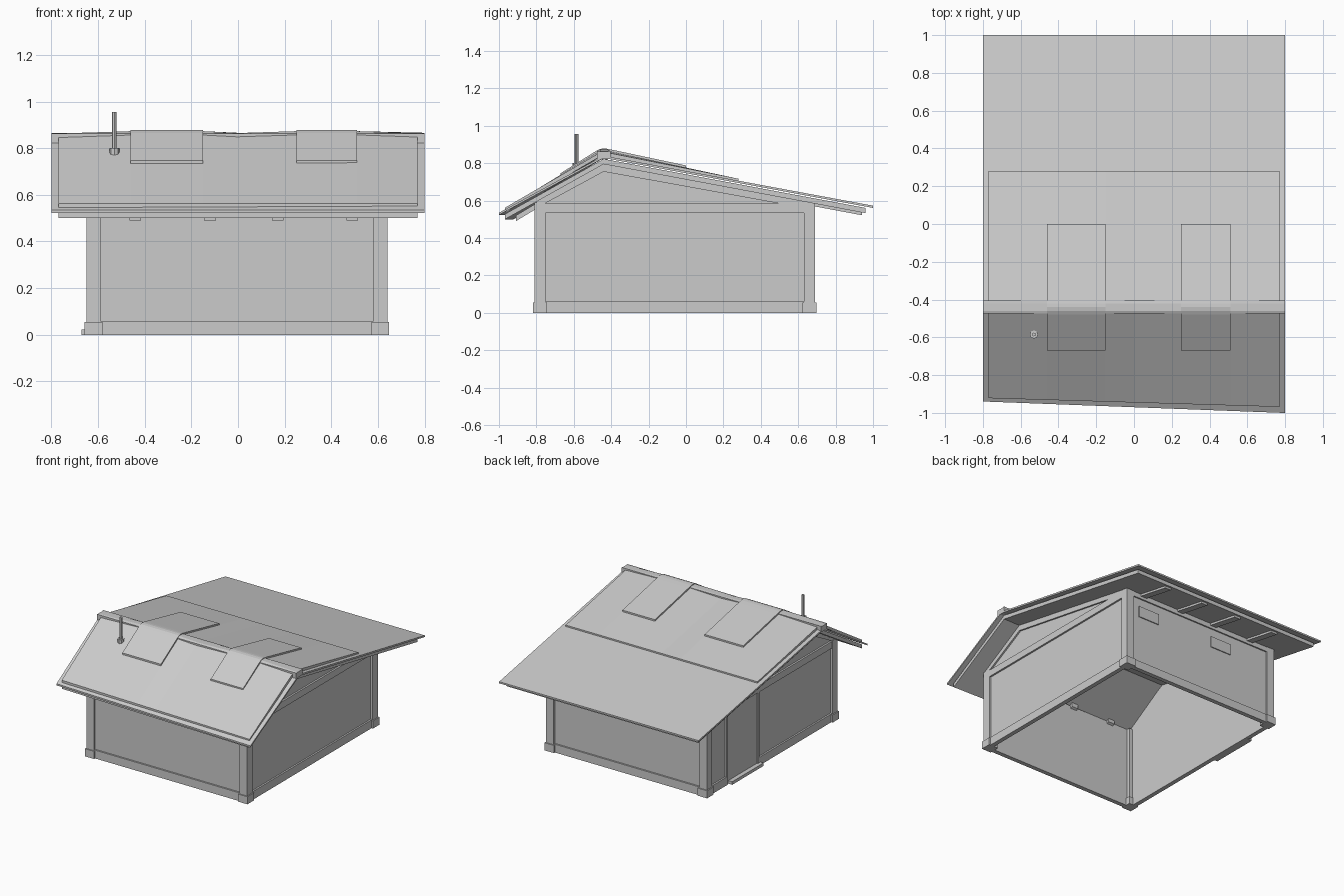
import bpy, bmesh

cube = bpy.data.objects.get("Cube")
if cube:
    bpy.data.objects.remove(cube)

grey = bpy.data.materials.new("plain_grey")
grey.use_nodes = True
grey.diffuse_color = (0.6, 0.6, 0.6, 1)
bsdf = grey.node_tree.nodes["Principled BSDF"]
bsdf.inputs["Base Color"].default_value = (0.6, 0.6, 0.6, 1)
bsdf.inputs["Roughness"].default_value = 0.8


def finish(name, bm):
    bmesh.ops.recalc_face_normals(bm, faces=bm.faces)
    mesh = bpy.data.meshes.new(name)
    bm.to_mesh(mesh)
    bm.free()
    mesh.materials.append(grey)
    obj = bpy.data.objects.new(name, mesh)
    bpy.context.collection.objects.link(obj)
    return obj


def loft(name, sections):
    """Join matching closed sections into a capped solid."""
    bm = bmesh.new()
    rings = [[bm.verts.new(p) for p in s] for s in sections]
    for a, b in zip(rings, rings[1:]):
        for i in range(len(a)):
            j = (i + 1) % len(a)
            bm.faces.new((a[i], a[j], b[j], b[i]))
    bm.faces.new(rings[0])
    bm.faces.new(rings[-1])
    return finish(name, bm)


def box(name, x0, x1, y0, y1, z0, z1):
    ring = [(x0, y0), (x1, y0), (x1, y1), (x0, y1)]
    return loft(name, [[(x, y, z) for x, y in ring] for z in (z0, z1)])


def slab(name, path, thick, xs, skew=0.0, sag=None):
    """Sheet following a (y, z) path, with a slanted front edge and uneven ridge."""
    sections = []
    for x in xs:
        top = []
        for i, (y, z) in enumerate(path):
            if i == 0:
                y -= skew * x
            elif sag and i < len(path) - 1:
                z -= sag.get(x, 0)
            top.append((x, y, z))
        sections.append(top + [(x, y, z - thick) for x, y, z in reversed(top)])
    return loft(name, sections)


# Layout of the walls
LEFT, RIGHT, FRONT, BACK = -0.65, 0.64, -0.81, 0.69
POST = 0.06
EAVE = 0.59

# Corner posts with base blocks
for sx, x in (("left", RIGHT - POST), ("right", LEFT)):
    for sy, y in (("front", FRONT), ("back", BACK - POST)):
        box(f"{sy}_{sx}_post", x, x + POST, y, y + POST, 0, EAVE)
        box(f"{sy}_{sx}_base_block", x - 0.008, x + POST + 0.008,
            y - 0.008, y + POST + 0.008, 0, 0.055)

# Front and back walls with plinths and top rails
for side, y, out in (("front", FRONT, 1), ("back", BACK, -1)):
    def span(a, b):
        return sorted((y + out * a, y + out * b))
    box(f"{side}_wall", LEFT + 0.03, RIGHT - 0.03, *span(0.015, 0.035), 0, EAVE)
    box(f"{side}_plinth", LEFT + POST, RIGHT - POST, *span(0.003, 0.035), 0, 0.06)
    box(f"{side}_top_rail", LEFT + POST, RIGHT - POST, *span(0.005, 0.035), 0.55, EAVE)

# Back wall vents
for i, x in enumerate((0.44, -0.19)):
    box(f"back_vent_{i + 1}", x - 0.085, x + 0.085, BACK - 0.016, BACK - 0.008, 0.41, 0.49)

# Gable walls, trim and cross beams; the door is on the right gable
RAKE = [(FRONT + 0.01, 0.60), (-0.44, 0.795), (BACK - 0.01, 0.592)]
DOOR0, DOOR1 = 0.09, 0.45
for side, x, inward in (("left", RIGHT, -1), ("right", LEFT, 1)):
    def depth(a, b):
        return sorted((x + inward * a, x + inward * b))
    outline = [(FRONT + 0.03, 0), (FRONT + 0.03, 0.59), (-0.44, 0.78),
               (BACK - 0.03, 0.58), (BACK - 0.03, 0)]
    loft(f"{side}_gable_wall", [[(wx, y, z) for y, z in outline] for wx in depth(0.015, 0.035)])
    slab(f"{side}_gable_trim", RAKE, 0.04, depth(0.003, 0.035))
    box(f"{side}_cross_beam", *depth(0.002, 0.035), FRONT + POST, BACK - POST, 0.535, 0.585)
    runs = [(FRONT + POST, BACK - POST)]
    if side == "right":
        runs = [(FRONT + POST, DOOR0), (DOOR1, BACK - POST)]
    for i, (y0, y1) in enumerate(runs):
        box(f"{side}_plinth_{i + 1}", *depth(0.003, 0.035), y0, y1, 0, 0.06)

# Door frame and doorstep
for i, y in enumerate((DOOR0, DOOR1)):
    box(f"door_jamb_{i + 1}", LEFT + 0.003, LEFT + 0.035, y - 0.01, y + 0.01, 0, 0.54)
box("door_panel", LEFT + 0.01, LEFT + 0.035, DOOR0, DOOR1, 0.02, 0.535)
box("doorstep", LEFT - 0.022, LEFT + 0.03, 0.07, 0.43, 0, 0.022)

# Roof: base deck, inset lining, upper sheet and ridge cap
SAG = {-0.8: 0.012, -0.77: 0.011, 0: 0.008, 0.77: 0.009, 0.8: 0.01}
BUMPS = [-0.46, -0.15, 0, 0.25, 0.51]
slab("roof_lining", [(-0.945, 0.528), (-0.44, 0.823), (0.96, 0.561)], 0.028,
     (-0.77, 0.77), 0.03)
slab("roof_deck", [(-0.97, 0.535), (-0.44, 0.84), (1.0, 0.573)], 0.012, (-0.8, 0.8), 0.038)
slab("upper_roof_sheet", [(-0.945, 0.562), (-0.46, 0.866), (-0.42, 0.866), (0.28, 0.717)],
     0.022, [-0.77] + BUMPS + [0.77], 0.03, SAG)
slab("ridge_cap", [(-0.475, 0.862), (-0.46, 0.873), (-0.42, 0.873), (-0.405, 0.866)],
     0.04, [-0.8] + BUMPS + [0.8], 0, SAG)

# Patches bent over the ridge
for i, (x0, x1) in enumerate(((-0.46, -0.15), (0.25, 0.51))):
    slab(f"ridge_patch_{i + 1}", [(-0.67, 0.747), (-0.48, 0.866), (-0.46, 0.876), (-0.44, 0.879),
         (-0.42, 0.877), (-0.39, 0.871), (0.0, 0.788)], 0.012, (x0, x1))

# Rafters showing below both eaves
for i, x in enumerate((0.49, 0.17, -0.12, -0.44)):
    slab(f"back_rafter_{i + 1}", [(0.62, 0.60), (0.94, 0.54)], 0.018, (x - 0.025, x + 0.025))
    slab(f"front_rafter_{i + 1}", [(-0.91, 0.52), (-0.76, 0.61)], 0.03, (x - 0.025, x + 0.025))

# Chimney pipe with collar
for name, radius, z0, z1 in (("chimney_pipe", 0.01, 0.76, 0.955),
                             ("chimney_collar", 0.022, 0.765, 0.8)):
    bm = bmesh.new()
    bmesh.ops.create_cone(bm, cap_ends=True, segments=8, radius1=radius, radius2=radius,
                          depth=z1 - z0)
    bmesh.ops.translate(bm, verts=bm.verts, vec=(-0.53, -0.585, (z0 + z1) / 2))
    finish(name, bm)
